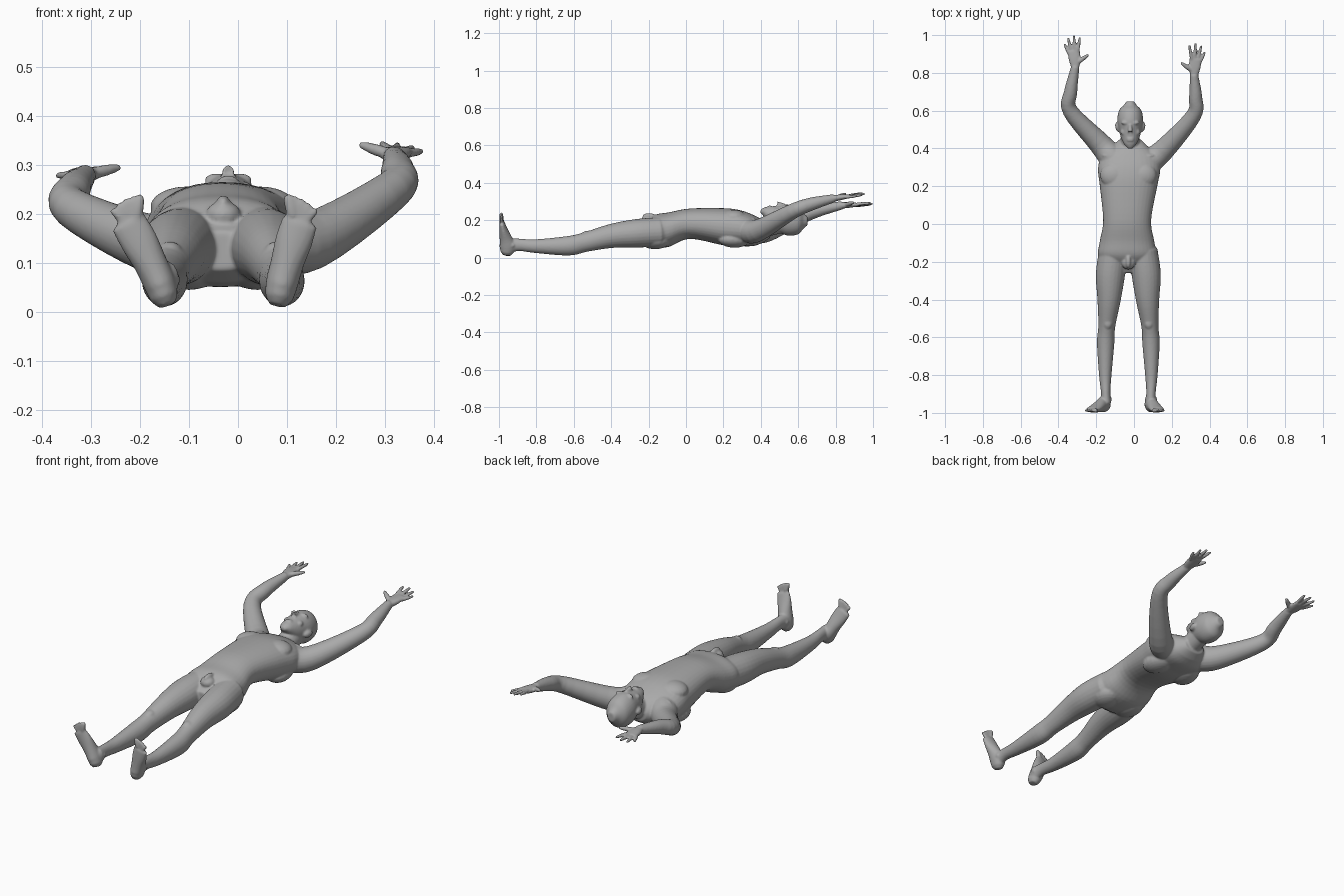
import bpy, bmesh, math
from mathutils import Vector, Matrix

if "Cube" in bpy.data.objects:
    bpy.data.objects.remove(bpy.data.objects["Cube"], do_unlink=True)

bm = bmesh.new()
MID = -0.03          # line halfway between the legs
HEAD = -0.02         # centre line of the head
UP_Z, UP_Y, ALONG_Y = Vector((0, 0, 1)), Vector((0, 1, 0)), Vector((0, 1, 0))


def smooth_path(secs, steps=5):
    """Catmull-Rom through the sections, centres and radii together."""
    s = [Vector(v) for v in secs]
    s = [s[0] * 2 - s[1]] + s + [s[-1] * 2 - s[-2]]
    out = []
    for p0, p1, p2, p3 in zip(s, s[1:], s[2:], s[3:]):
        for k in range(steps):
            t = k / steps
            out.append(0.5 * (2 * p1 + (p2 - p0) * t + (2 * p0 - 5 * p1 + 4 * p2 - p3) * t * t
                              + (3 * p1 - p0 - 3 * p2 + p3) * t ** 3))
    return out + [s[-2]]


def loft(secs, up=UP_Z, axis=None, power=2.0, sides=24):
    """Closed tube; each section is x, y, z, side radius, up radius."""
    path = smooth_path(secs)
    cen = [Vector(p[:3]) for p in path]
    rings = []
    for i, p in enumerate(path):
        t = axis or (cen[min(i + 1, len(cen) - 1)] - cen[max(i - 1, 0)]).normalized()
        rings.append((cen[i], t, p[3], p[4]))
    # rounded ends
    c, t, a, b = rings[0]
    rings.insert(0, (c - t * min(a, b) * .6, t, a * .6, b * .6))
    c, t, a, b = rings[-1]
    rings.append((c + t * min(a, b) * .6, t, a * .6, b * .6))
    loops = []
    for c, t, ra, rb in rings:
        b = (up - t * up.dot(t)).normalized()
        a = t.cross(b)
        loop = []
        for k in range(sides):
            ang = 2 * math.pi * k / sides
            u, v = math.cos(ang), math.sin(ang)
            u = math.copysign(abs(u) ** (2 / power), u)
            v = math.copysign(abs(v) ** (2 / power), v)
            loop.append(bm.verts.new(c + a * ra * u + b * rb * v))
        loops.append(loop)
    for l0, l1 in zip(loops, loops[1:]):
        for k in range(sides):
            n = (k + 1) % sides
            bm.faces.new((l0[k], l0[n], l1[n], l1[k]))
    bm.faces.new(loops[0])
    bm.faces.new(loops[-1])


def blob(centre, radii, rot=0.0):
    """Ellipsoid, turned about z."""
    m = Matrix.Translation(centre) @ Matrix.Rotation(rot, 4, 'Z') @ Matrix.Diagonal((*radii, 1))
    bmesh.ops.create_uvsphere(bm, u_segments=20, v_segments=12, radius=1, matrix=m)


def digit(root, tip, r0, r1):
    """Finger or toe."""
    loft([(*root, r0, r0), (*root.lerp(tip, .5), r0, r0), (*tip, r1, r1)], sides=12)


def foot(s, heel_x, spread):
    """Foot standing up from the heel, splayed outwards, with five toes."""
    def out(z):
        return heel_x + s * spread * max(0, (z - .03) / .15) ** 1.2
    loft([(out(z), y, z, a, b) for z, y, a, b in (
        (.030, -.957, .029, .036), (.060, -.954, .033, .043), (.10, -.963, .034, .034),
        (.145, -.975, .038, .023), (.183, -.984, .037, .014))], up=UP_Y)
    ball = Vector((out(.165), -.984, .165))
    for i in range(5):
        tip = Vector((out(.183) + s * (.014 * i - .024), -.988, .234 - .0017 * i * i))
        r = .0085 if i else .012
        digit(ball.lerp(tip, .45), tip, r, r * .8)


def arm(s, points, lift):
    """Arm through shoulder, deltoid, elbow, forearm and wrist, with a spread hand."""
    radii = (.070, .059, .041, .035, .022)
    loft([(*p, r, r) for p, r in zip(points, radii)])
    wrist = Vector(points[-1])

    def reach(deg, dist):
        a = math.radians(deg)
        side = dist * math.sin(a)
        return wrist + Vector((s * side, dist * math.cos(a), lift * dist - .15 * side))
    loft([(*reach(5, d), w, h) for d, w, h in (
        (0, .022, .017), (.04, .031, .015), (.084, .033, .010))], power=2.4)
    for i in range(4):
        deg, length = 11.5 * i - 9, .164 - .008 * (i - 1) ** 2
        digit(reach(deg, length * .54), reach(deg, length), .009, .0065)
    digit(reach(-30, .028), reach(-47, .092), .012, .0075)


# torso, hips to collar
loft([(-.037 + .04 * max(y, 0), y, z, a, b) for y, z, a, b in (
    (-.22, .125, .115, .065), (-.165, .14, .153, .089), (-.09, .15, .144, .092),
    (.02, .181, .127, .081), (.20, .165, .152, .099), (.29, .157, .165, .096),
    (.36, .145, .15, .083), (.41, .14, .095, .062))], axis=ALONG_Y, power=2.25, sides=36)

# neck
loft([(HEAD, .36, .145, .062, .055), (HEAD, .42, .16, .052, .052),
      (HEAD, .50, .185, .050, .055)])

# head, chin to crown
loft([(HEAD, y, z, a, b) for y, z, a, b in (
    (.407, .246, .020, .014), (.425, .238, .034, .032), (.46, .218, .050, .056),
    (.50, .206, .060, .073), (.55, .20, .068, .083), (.60, .196, .060, .071),
    (.629, .196, .034, .040))], axis=ALONG_Y, sides=32)

# nose, lips, chin
loft([(HEAD, .525, .280, .008, .010), (HEAD, .483, .288, .014, .014)], axis=ALONG_Y, sides=12)
for y in (.442, .452):
    blob((HEAD, y, .269), (.020, .005, .010))
blob((HEAD, .415, .252), (.017, .014, .013))

# paired features
for s in (-1, 1):
    # brow, cheek, ear
    blob((HEAD + s * .025, .535, .270), (.024, .010, .013), s * .1)
    blob((HEAD + s * .036, .487, .249), (.016, .018, .016))
    blob((HEAD + s * .066, .512, .195), (.013, .027, .017), s * -.25)
    # chest, shoulder blade, collar bone, buttock
    blob((MID + s * .075, .255, .214), (.075, .068, .042), s * .25)
    blob((MID + s * .085, .26, .098), (.065, .09, .045), s * .2)
    blob((MID + s * .075, .355, .200), (.065, .012, .016), s * .15)
    blob((MID + s * .07, -.165, .095), (.072, .085, .050))
    # leg, hip to heel
    loft([(MID + s * d, y, z, a, b) for d, y, z, a, b in (
        (.080, -.14, .138, .075, .078), (.095, -.27, .129, .077, .076),
        (.102, -.40, .115, .062, .064), (.114, -.54, .082, .045, .052),
        (.120, -.63, .063, .046, .052), (.122, -.80, .061, .033, .037),
        (.120, -.89, .068, .025, .033), (.118, -.945, .065, .028, .040))])
    # kneecap and ankle bones
    blob((MID + s * .109, -.525, .122), (.026, .034, .022))
    for e in (-1, 1):
        blob((MID + s * .120 + e * .022, -.928, .066), (.010, .014, .014))

# groin
blob((MID, -.205, .198), (.036, .036, .028))
blob((MID, -.197, .222), (.014, .036, .016))

# feet and arms, posed differently on each side
foot(-1, -.150, .072)
foot(1, .084, .041)
arm(-1, ((-.115, .35, .148), (-.185, .43, .142), (-.338, .60, .212),
         (-.335, .70, .250), (-.311, .832, .279)), .06)
arm(1, ((.06, .32, .148), (.15, .385, .145), (.314, .572, .248),
        (.326, .67, .286), (.318, .79, .317)), .15)

# merge every part into one seamless skin
bmesh.ops.recalc_face_normals(bm, faces=bm.faces[:])
mesh = bpy.data.meshes.new("body")
bm.to_mesh(mesh)
bm.free()
body = bpy.data.objects.new("body", mesh)
bpy.context.collection.objects.link(body)

mat = bpy.data.materials.new("plain grey")
mat.use_nodes = True
grey = (.4, .4, .4, 1)
mat.diffuse_color = grey
mat.node_tree.nodes["Principled BSDF"].inputs["Base Color"].default_value = grey
mesh.materials.append(mat)

skin = body.modifiers.new("skin", 'REMESH')
skin.mode = 'VOXEL'
skin.voxel_size = .005
skin.use_smooth_shade = True
soft = body.modifiers.new("soften", 'SMOOTH')
soft.factor = .5
soft.iterations = 4
